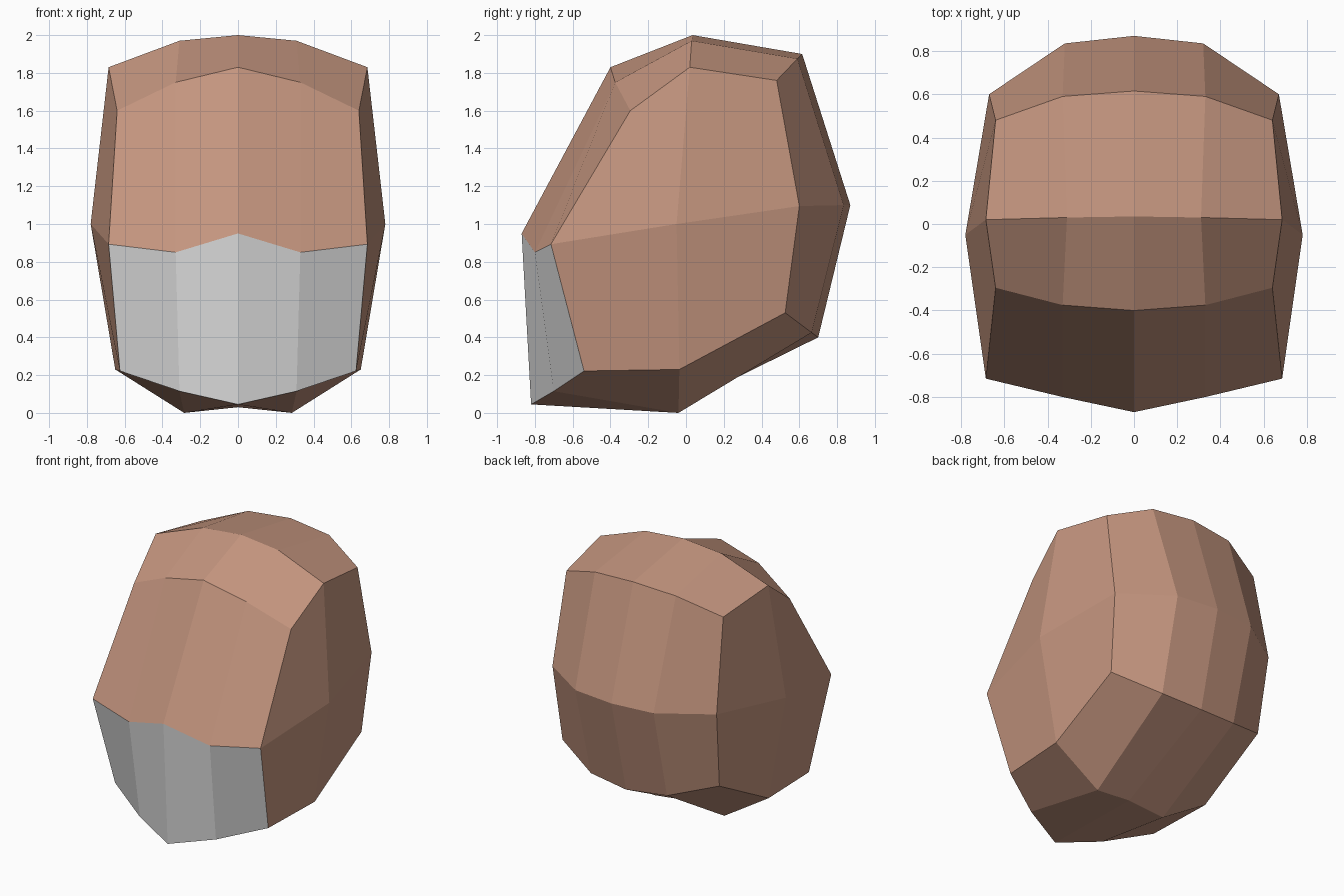
import bpy
import bmesh

if "Cube" in bpy.data.objects:
    bpy.data.objects.remove(bpy.data.objects["Cube"])


def material(name, rgb):
    m = bpy.data.materials.new(name)
    m.diffuse_color = (*rgb, 1.0)
    m.use_nodes = True
    m.node_tree.nodes["Principled BSDF"].inputs["Base Color"].default_value = m.diffuse_color
    return m


brown = material("skin brown", (0.55, 0.30, 0.21))
grey = material("light grey", (0.75, 0.75, 0.75))

# Loops around the head from the centre line out to the side, each running
# front, chin, underside, lower back, back, upper back, crown, brow
LOOPS = [
    [(0, -.87, .95), (0, -.82, .045), (0, -.05, .03), (0, .70, .40),
     (0, .87, 1.10), (0, .615, 1.90), (0, .035, 2.0), (0, -.40, 1.83)],
    [(.33, -.80, .85), (.31, -.70, .115), (.285, -.04, 0), (.31, .665, .425),
     (.32, .835, 1.10), (.33, .59, 1.875), (.31, .03, 1.97), (.33, -.375, 1.75)],
    [(.685, -.715, .893), (.625, -.54, .222), (.65, -.035, .23), (.64, .525, .53),
     (.67, .60, 1.095), (.64, .48, 1.76), (.685, .02, 1.83), (.64, -.295, 1.60)],
]
SIDE_CENTRE = (.78, -.05, 1.0)

bm = bmesh.new()
loops = [[bm.verts.new(p) for p in loop] for loop in LOOPS]

# Strips between loops; the first panel of each strip is the grey lower face
for inner, outer in zip(loops, loops[1:]):
    for i in range(8):
        j = (i + 1) % 8
        face = bm.faces.new((inner[i], inner[j], outer[j], outer[i]))
        face.material_index = 1 if i == 0 else 0

# Side of the head: four panels around a raised centre point
centre = bm.verts.new(SIDE_CENTRE)
side = loops[-1]
for i in (1, 3, 5, 7):
    bm.faces.new((centre, side[i - 1], side[i], side[(i + 1) % 8]))

mesh = bpy.data.meshes.new("head")
bm.to_mesh(mesh)
bm.free()
mesh.materials.append(brown)
mesh.materials.append(grey)

# Mirror the half head across the centre line
head = bpy.data.objects.new("head", mesh)
bpy.context.collection.objects.link(head)
mirror = head.modifiers.new("mirror", 'MIRROR')
mirror.use_axis[0] = True
mirror.use_clip = True
mirror.merge_threshold = 0.001
